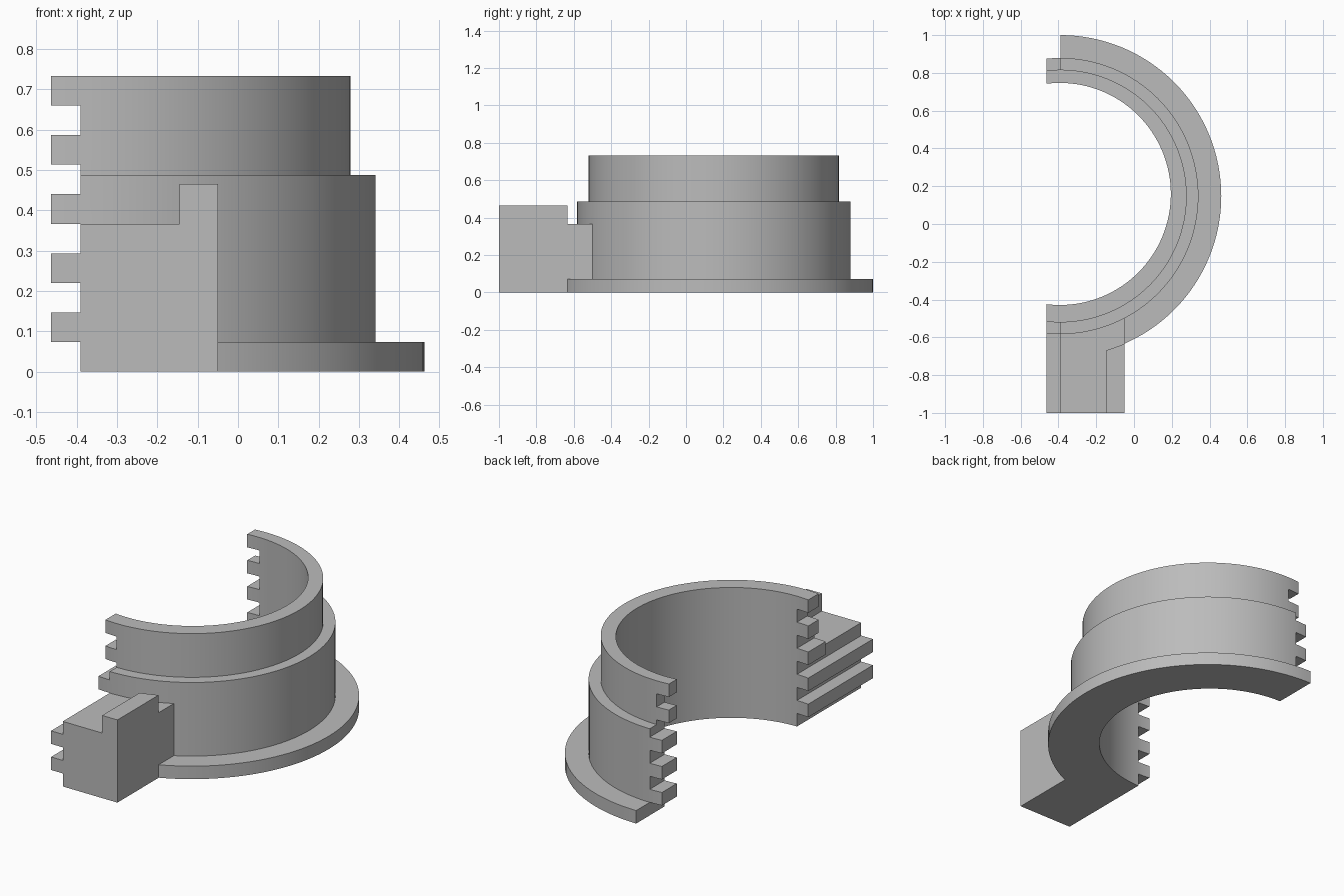
import bpy
import bmesh
import math
from mathutils import Matrix, Vector

default = bpy.data.objects.get("Cube")
if default:
    bpy.data.objects.remove(default, do_unlink=True)

CX, CY = -0.39, 0.148      # axis of the outer steps
STEP = 0.0733              # tooth height
SPLIT = -0.463             # end plane of the teeth

grey = bpy.data.materials.new("plain grey")
grey.use_nodes = True
colour = (0.5, 0.5, 0.5, 1)
grey.diffuse_color = colour
grey.node_tree.nodes["Principled BSDF"].inputs["Base Color"].default_value = colour


def finish(name, bm):
    mesh = bpy.data.meshes.new(name)
    bm.to_mesh(mesh)
    bm.free()
    mesh.materials.append(grey)
    obj = bpy.data.objects.new(name, mesh)
    bpy.context.collection.objects.link(obj)
    return obj


def box(name, low, high):
    low, high = Vector(low), Vector(high)
    bm = bmesh.new()
    place = Matrix.Translation((low + high) / 2) @ Matrix.Diagonal((*(high - low), 1))
    bmesh.ops.create_cube(bm, size=1, matrix=place)
    return finish(name, bm)


def disc(name, radius, bottom, top, x=CX, y=CY):
    bm = bmesh.new()
    bmesh.ops.create_cone(bm, cap_ends=True, segments=128, radius1=radius,
                          radius2=radius, depth=top - bottom,
                          matrix=Matrix.Translation((x, y, (top + bottom) / 2)))
    return finish(name, bm)


def combine(target, tool, operation):
    tool.hide_render = True
    mod = target.modifiers.new(operation.lower(), "BOOLEAN")
    mod.operation, mod.object, mod.solver = operation, tool, "EXACT"
    bpy.context.view_layer.objects.active = target
    bpy.ops.object.modifier_apply(modifier=mod.name)
    bpy.data.objects.remove(tool, do_unlink=True)


# Stepped sleeve: wide flange, middle wall and narrow collar
sleeve = disc("half_sleeve", 0.852, -0.1, 0.073)
combine(sleeve, disc("middle_wall", 0.731, -0.15, 0.487), "UNION")
combine(sleeve, disc("collar", 0.669, -0.2, 10 * STEP), "UNION")

# Mounting block with a raised rib that clears the flange radius
combine(sleeve, box("mounting_block", (-0.6, -1, -0.25), (-0.05, -0.45, 0.366)), "UNION")
rib = box("block_rib", (-0.145, -1, 0.2), (-0.05, -0.45, 0.465))
combine(rib, disc("rib_clearance", 0.852, 0.1, 0.6), "DIFFERENCE")
combine(sleeve, rib, "UNION")

# Bore, flat underside and split plane
combine(sleeve, disc("bore", 0.588, -1, 2, -0.393, 0.159), "DIFFERENCE")
combine(sleeve, box("underside_cut", (-2, -2, -1), (2, 2, 0)), "DIFFERENCE")
combine(sleeve, box("split_cut", (-3, -2, -1), (SPLIT, 2, 2)), "DIFFERENCE")

# Grooves that leave interlocking teeth along the split
for i in range(5):
    low = 2 * i * STEP if i else -0.1
    groove = box("tooth_groove", (-1, -2, low), (CX, 2, (2 * i + 1) * STEP))
    combine(sleeve, groove, "DIFFERENCE")

# Smooth curved walls with crisp edges
bpy.ops.object.select_all(action="DESELECT")
sleeve.select_set(True)
bpy.context.view_layer.objects.active = sleeve
bpy.ops.object.shade_smooth_by_angle(angle=math.radians(30))
